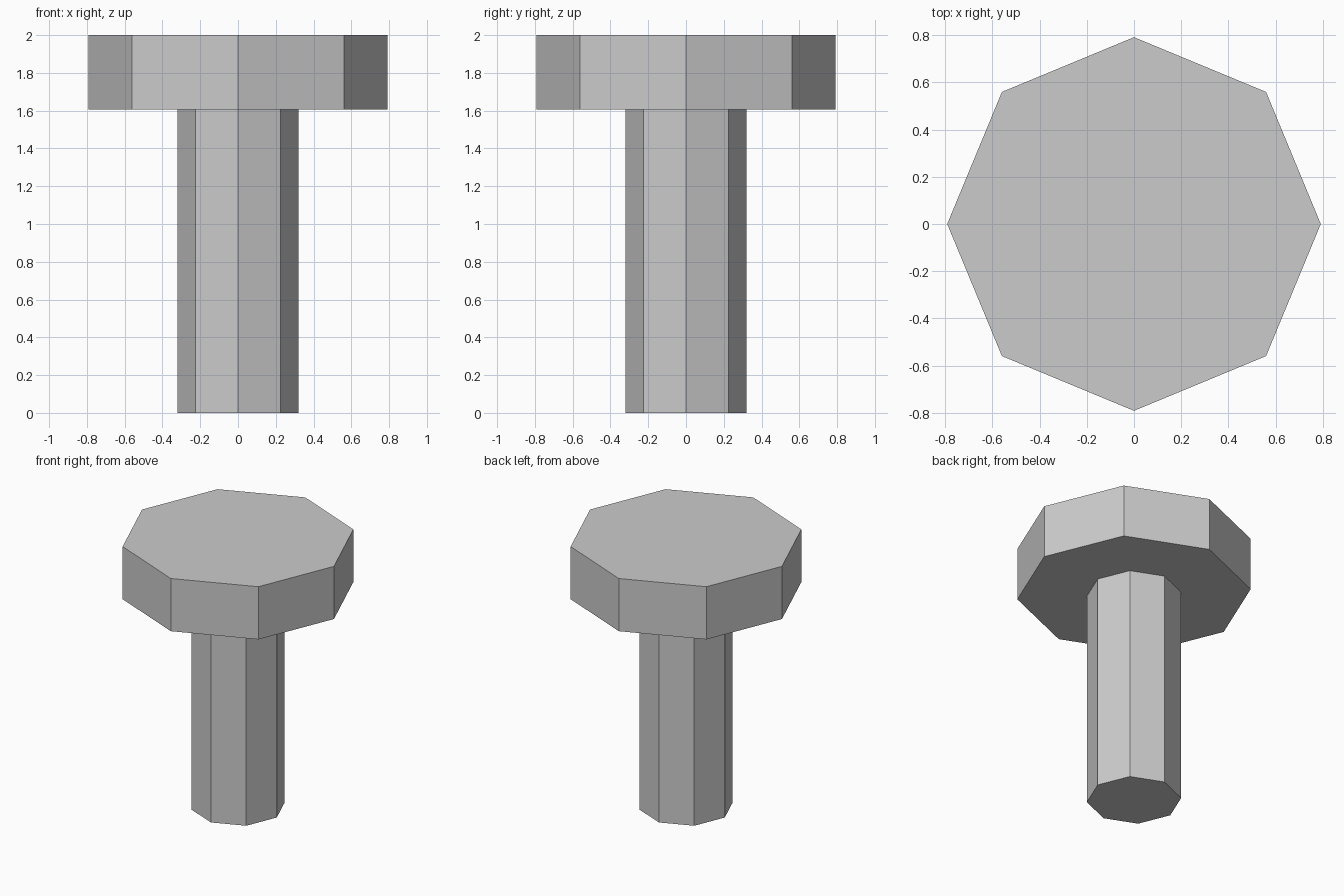
import bpy
import math

if "Cube" in bpy.data.objects:
    bpy.data.objects.remove(bpy.data.objects["Cube"])

# Single plain grey
grey = bpy.data.materials.new("plain_grey")
grey.diffuse_color = (0.6, 0.6, 0.6, 1.0)
grey.use_nodes = True
grey.node_tree.nodes["Principled BSDF"].inputs["Base Color"].default_value = grey.diffuse_color


def octagonal_prism(name, radius, z0, z1):
    """Flat-shaded eight-sided prism with corners on the x and y axes."""
    bpy.ops.mesh.primitive_cylinder_add(
        vertices=8, radius=radius, depth=z1 - z0, location=(0, 0, (z0 + z1) / 2))
    obj = bpy.context.object
    obj.name = name
    obj.data.materials.append(grey)
    return obj


# Bolt: slim shank below a wide flat head
HEAD_BOTTOM = 1.607
shank = octagonal_prism("shank", 0.32, 0.0, HEAD_BOTTOM)
head = octagonal_prism("head", 0.792, HEAD_BOTTOM, 2.0)
